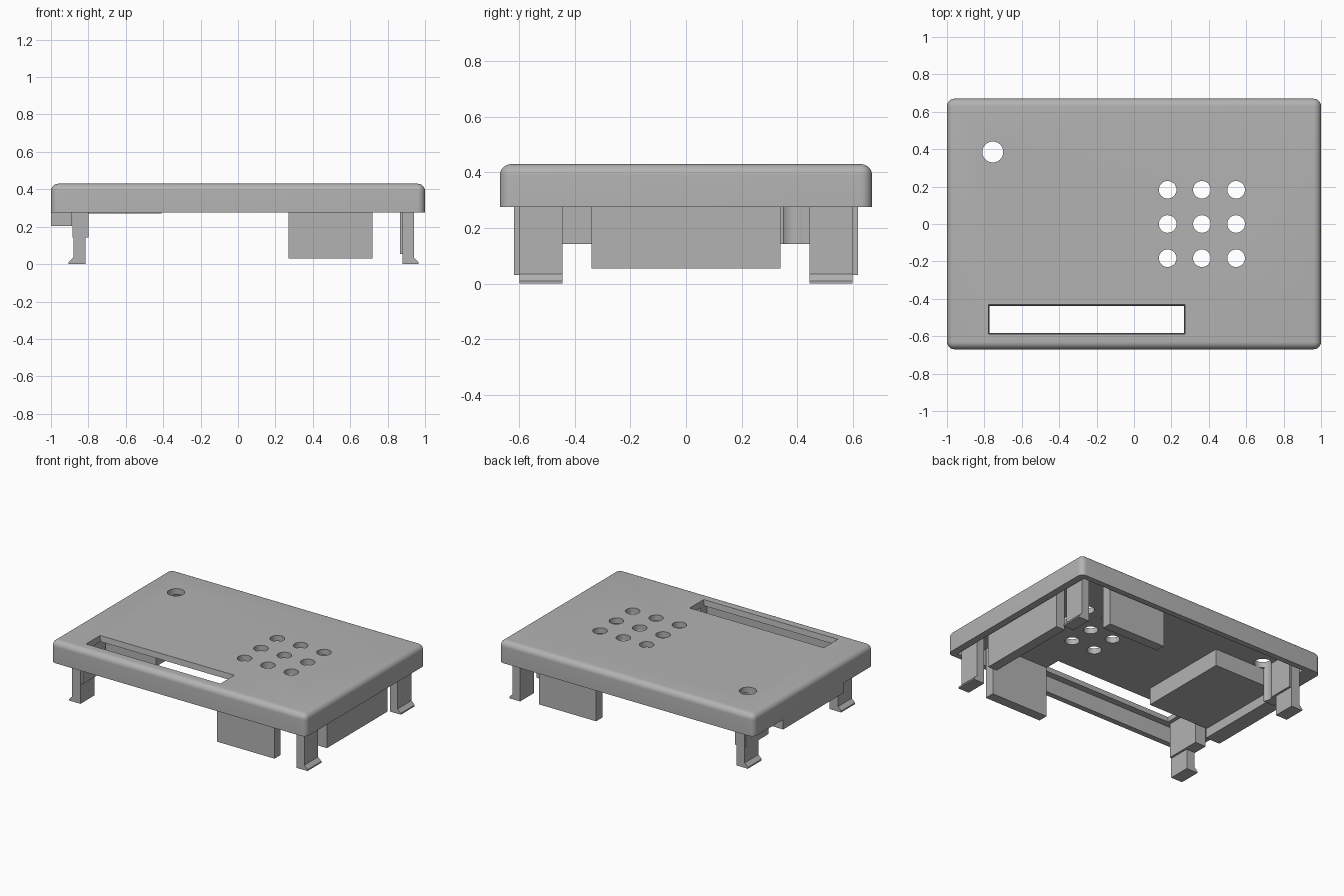
import bpy, bmesh
from mathutils import Vector

old = bpy.data.objects.get("Cube")
if old:
    bpy.data.objects.remove(old, do_unlink=True)

grey = bpy.data.materials.new("plain grey")
grey.use_nodes = True
COLOUR = (0.45, 0.45, 0.45, 1)
grey.diffuse_color = COLOUR
grey.node_tree.nodes["Principled BSDF"].inputs["Base Color"].default_value = COLOUR

RIM, CEILING, TOP = 0.275, 0.39, 0.43


def finish(bm, name):
    bmesh.ops.recalc_face_normals(bm, faces=bm.faces)
    mesh = bpy.data.meshes.new(name)
    bm.to_mesh(mesh)
    bm.free()
    mesh.materials.append(grey)
    obj = bpy.data.objects.new(name, mesh)
    bpy.context.collection.objects.link(obj)
    return obj


def box_mesh(x, y, z):
    bm = bmesh.new()
    bmesh.ops.create_cube(bm, size=1)
    for v in bm.verts:
        v.co = Vector([r[0] if c < 0 else r[1] for c, r in zip(v.co, (x, y, z))])
    return bm


def box(name, x, y, z):
    return finish(box_mesh(x, y, z), name)


def cylinder(name, x, y, radius):
    bm = bmesh.new()
    bmesh.ops.create_cone(bm, cap_ends=True, segments=40, radius1=radius, radius2=radius, depth=1)
    bmesh.ops.translate(bm, verts=bm.verts, vec=(x, y, TOP))
    return finish(bm, name)


def cut(target, cutter):
    cutter.hide_render = True
    mod = target.modifiers.new("cut", 'BOOLEAN')
    mod.operation = 'DIFFERENCE'
    mod.solver = 'EXACT'
    mod.object = cutter
    bpy.context.view_layer.objects.active = target
    bpy.ops.object.modifier_apply(modifier=mod.name)
    bpy.data.objects.remove(cutter, do_unlink=True)


# Lid: rounded top and corners, hollow underneath
bm = box_mesh((-1, 1), (-0.67, 0.67), (RIM, TOP))
rounded = [e for e in bm.edges if any(v.co.z > RIM + 0.01 for v in e.verts)]
bmesh.ops.bevel(bm, geom=rounded, offset=0.04, segments=8, profile=0.5, affect='EDGES')
lid = finish(bm, "lid")
cut(lid, box("cavity_cutter", (-0.885, 0.95), (-0.63, 0.63), (0, CEILING)))

# Display slot, slightly wider at the top
bm = box_mesh((-0.77, 0.265), (-0.58, -0.44), (CEILING - 0.02, TOP + 0.01))
for v in bm.verts:
    if v.co.z > TOP:
        v.co.x += 0.01 if v.co.x > 0 else -0.01
        v.co.y += 0.01 if v.co.y > -0.5 else -0.01
cut(lid, finish(bm, "slot_cutter"))

# Speaker grille and button hole
for i in range(3):
    for j in range(3):
        cut(lid, cylinder("hole_cutter", 0.18 + 0.183 * i, 0.183 * (j - 1), 0.047))
BUTTON = (-0.755, 0.385, 0.056)
cut(lid, cylinder("button_cutter", *BUTTON))

# Locating tabs, support pad and raised edge
box("right_side_tab", (0.865, 0.935), (-0.34, 0.34), (0.055, CEILING))
box("front_tab", (0.27, 0.72), (-0.62, -0.55), (0.03, CEILING))
box("back_tab", (0.27, 0.72), (0.55, 0.62), (0.03, CEILING))
box("support_pad", (-0.885, -0.41), (-0.33, 0.33), (0.27, CEILING))
box("raised_edge", (-1, -0.888), (-0.34, 0.34), (0.205, RIM))


# Snap clips with a flared foot
def clip(name, inner, outer, y0, y1):
    flare = outer + (0.025 if outer > inner else -0.025)
    profile = [(inner, 0), (flare, 0), (flare, 0.01), (outer, 0.035),
               (outer, CEILING), (inner, CEILING)]
    bm = bmesh.new()
    face = bm.faces.new([bm.verts.new((x, y0, z)) for x, z in profile])
    side = bmesh.ops.extrude_face_region(bm, geom=[face])["geom"]
    moved = [v for v in side if isinstance(v, bmesh.types.BMVert)]
    bmesh.ops.translate(bm, verts=moved, vec=(0, y1 - y0, 0))
    finish(bm, name)


for end, s in (("front", -1), ("back", 1)):
    y0, y1 = sorted((0.445 * s, 0.6 * s))
    clip(end + "_clip_left", 0.88, 0.94, y0, y1)
    clip(end + "_clip_right", -0.815, -0.88, y0, y1)
    block = box(end + "_corner_block", (-0.885, -0.8), sorted((0.34 * s, 0.595 * s)), (0.142, CEILING))
    if s > 0:
        cut(block, cylinder("block_cutter", *BUTTON))

# Smooth the rounded parts, keep hard edges sharp
bpy.ops.object.select_all(action='DESELECT')
for name in ("lid", "back_corner_block"):
    obj = bpy.data.objects[name]
    obj.select_set(True)
    bpy.context.view_layer.objects.active = obj
bpy.ops.object.shade_smooth_by_angle()
